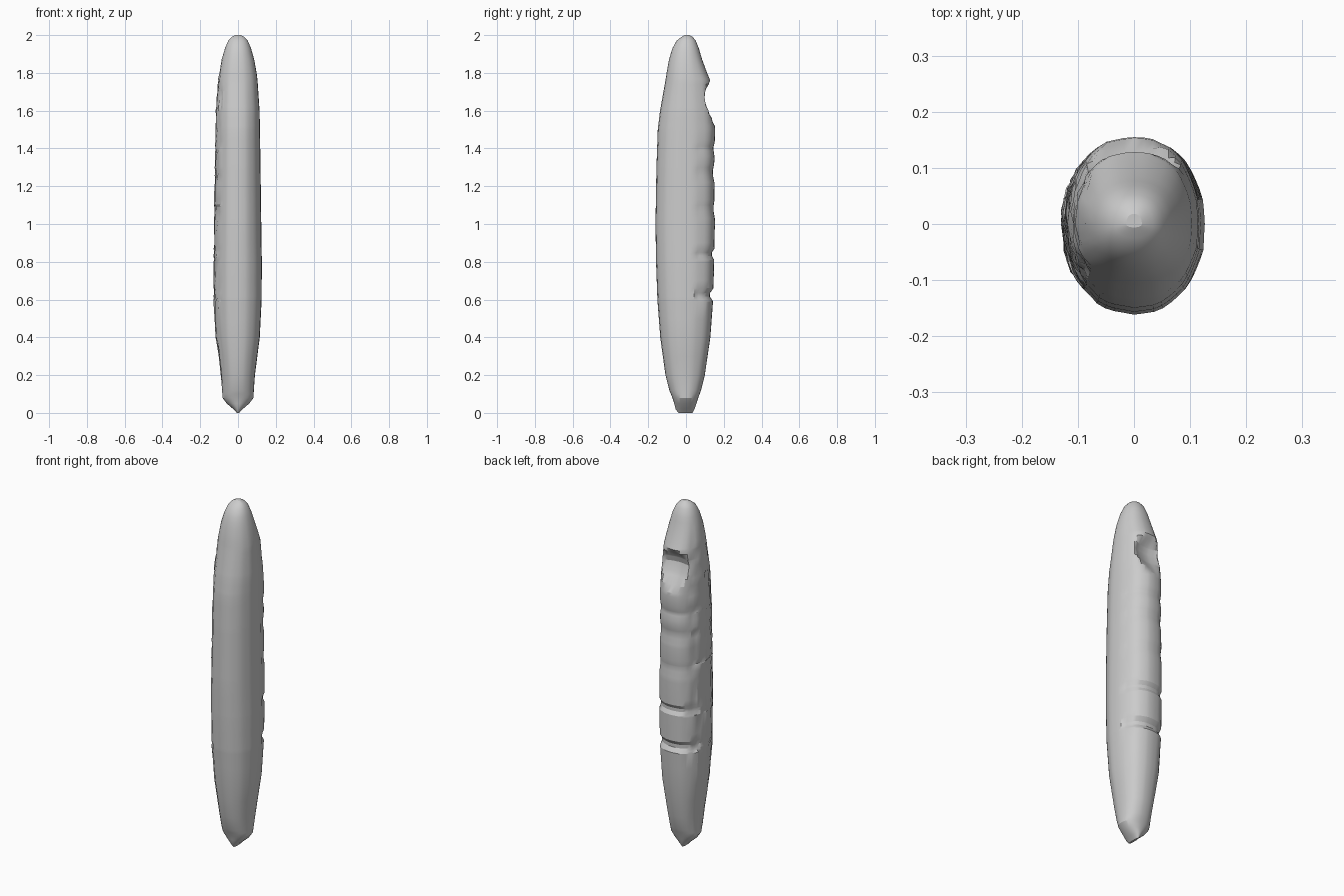
import bpy, bmesh, math, random

if "Cube" in bpy.data.objects:
    bpy.data.objects.remove(bpy.data.objects["Cube"])
random.seed(4)

# profile columns: z, half width, front y, rear y
PROFILE = [
    (0.00, 0.006, -0.040, 0.035), (0.02, 0.025, -0.055, 0.045),
    (0.05, 0.060, -0.062, 0.055), (0.08, 0.082, -0.072, 0.065),
    (0.12, 0.084, -0.088, 0.080), (0.20, 0.090, -0.108, 0.100),
    (0.40, 0.116, -0.135, 0.130), (0.60, 0.126, -0.150, 0.145),
    (0.80, 0.127, -0.157, 0.150), (1.00, 0.124, -0.160, 0.154),
    (1.30, 0.120, -0.155, 0.150), (1.50, 0.117, -0.148, 0.156),
    (1.60, 0.115, -0.136, 0.146), (1.76, 0.104, -0.108, 0.129),
    (1.80, 0.099, -0.102, 0.112), (1.87, 0.086, -0.090, 0.086),
    (1.93, 0.069, -0.072, 0.068), (1.97, 0.052, -0.050, 0.052),
    (1.99, 0.034, -0.025, 0.036), (2.00, 0.014, -0.006, 0.018)]
# rear bands: groove height, depth, half width
GROOVES = [(0.625, 0.17, 0.035), (0.84, 0.12, 0.03), (1.08, 0.05, 0.05),
           (1.27, 0.06, 0.05), (1.40, 0.05, 0.04)]
# rear scoop: z, deepest y
SCOOP = [(1.52, 0.156), (1.56, 0.128), (1.62, 0.090), (1.67, 0.075),
         (1.705, 0.085), (1.74, 0.115), (1.77, 0.135)]
N = 48


def sample(table, z):
    for a, b in zip(table, table[1:]):
        if z <= b[0] + 1e-9:
            t = (z - a[0]) / (b[0] - a[0])
            return [p + (q - p) * t for p, q in zip(a[1:], b[1:])]
    return table[-1][1:]


def ring_point(z, k, ridge):
    w, front, rear = sample(PROFILE, z)
    a = 2 * math.pi * k / N
    c, s = math.cos(a), math.sin(a)
    x = w * math.copysign(abs(c) ** 0.92, c)
    y = (rear if s > 0 else -front) * math.copysign(abs(s) ** 0.92, s)
    # banded rear panel
    if s > 0.3:
        for gz, depth, hw in GROOVES:
            f = 1 - depth * max(0, 1 - abs(z - gz) / hw)
            x, y = x * (f * 0.5 + 0.5), y * f
    # scooped hollow, shallower towards its sides
    if 1.52 < z < 1.77 and s > 0.3:
        y = min(y, sample(SCOOP, z)[0] + 2.5 * (x + 0.015) ** 2)
    # lengthwise ridges and rough left side
    body = min(1, max(0, min(z - 0.05, 1.95 - z) * 4))
    f = 1 + ridge[k] * body
    if c < -0.75:
        f += random.uniform(-0.035, 0.03) * body
    return (x * f, y * f, z)


# lofted body
levels = sorted({round(p[0], 3) for p in PROFILE + SCOOP}
                | {round(g[0] + d * g[2], 3) for g in GROOVES for d in (-1, -.3, .3, 1)}
                | {round(0.1 * i, 3) for i in range(1, 20)})
ridge = [random.uniform(-0.012, 0.012) for _ in range(N)]
bm = bmesh.new()
rings = [[bm.verts.new(ring_point(z, k, ridge)) for k in range(N)] for z in levels]
for r0, r1 in zip(rings, rings[1:]):
    for k in range(N):
        j = (k + 1) % N
        bm.faces.new((r0[k], r0[j], r1[j], r1[k]))
bm.faces.new(rings[0][::-1])
bm.faces.new(rings[-1])
bmesh.ops.recalc_face_normals(bm, faces=bm.faces)
mesh = bpy.data.meshes.new("weathered_body")
bm.to_mesh(mesh)
bm.free()
body = bpy.data.objects.new("weathered_body", mesh)
bpy.context.collection.objects.link(body)
bpy.context.view_layer.objects.active = body
body.select_set(True)
bpy.ops.object.shade_smooth_by_angle(angle=math.radians(25))
